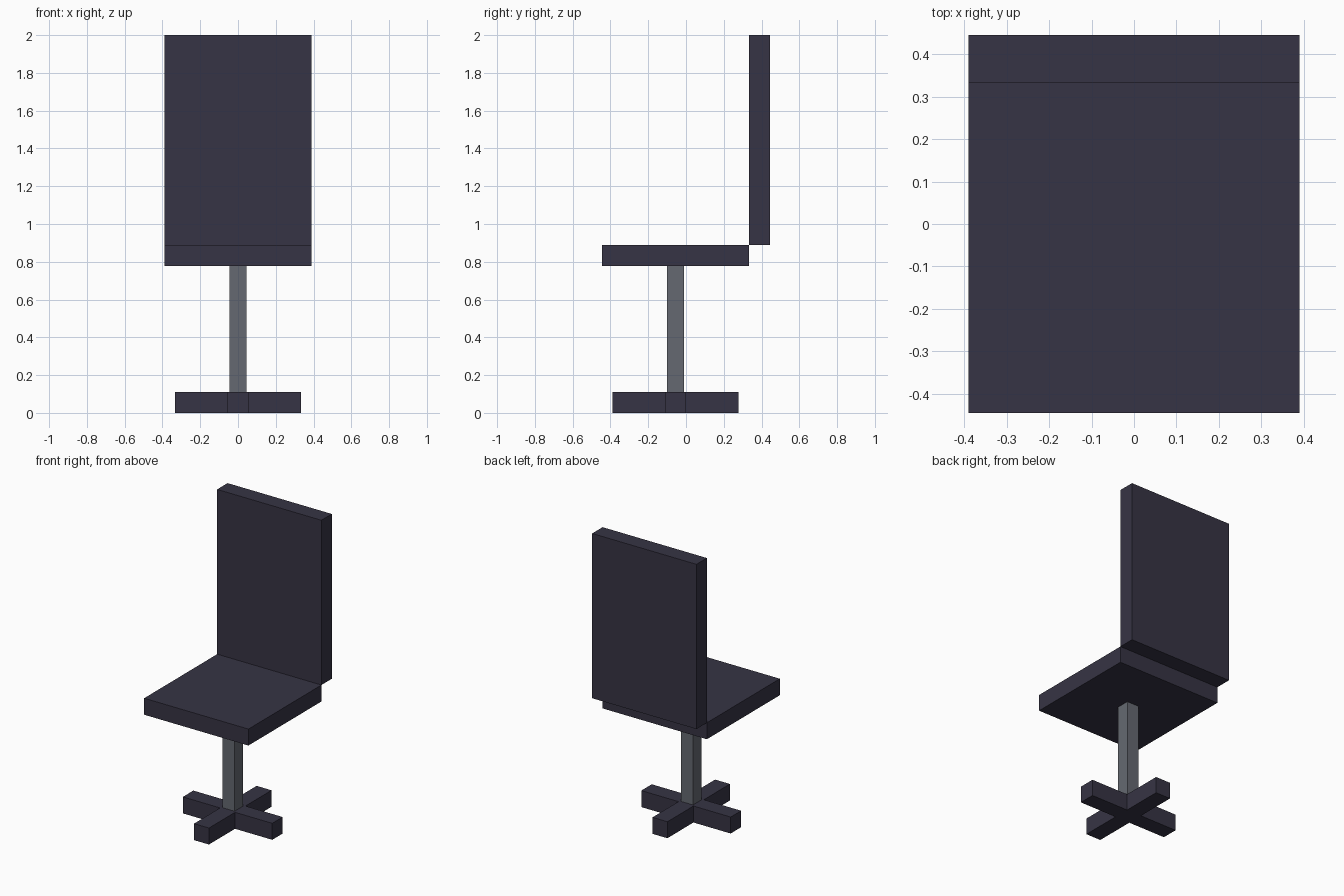
import bpy
import bmesh
from mathutils import Vector

if "Cube" in bpy.data.objects:
    bpy.data.objects.remove(bpy.data.objects["Cube"], do_unlink=True)

U = 1 / 18            # module shared by all the parts
COLUMN_Y = -U         # the column and base sit under the seat's middle


def make_material(name, rgb):
    mat = bpy.data.materials.new(name)
    mat.use_nodes = True
    mat.diffuse_color = (*rgb, 1)
    mat.node_tree.nodes["Principled BSDF"].inputs["Base Color"].default_value = (*rgb, 1)
    return mat


def prism(name, outline, bottom, top, mat):
    """Extrude a flat outline straight up from bottom to top."""
    bm = bmesh.new()
    face = bm.faces.new([bm.verts.new((x, y, bottom)) for x, y in outline])
    up = bmesh.ops.extrude_face_region(bm, geom=[face], use_keep_orig=True)
    verts = [g for g in up["geom"] if isinstance(g, bmesh.types.BMVert)]
    bmesh.ops.translate(bm, verts=verts, vec=Vector((0, 0, top - bottom)))
    bmesh.ops.recalc_face_normals(bm, faces=bm.faces)
    mesh = bpy.data.meshes.new(name)
    bm.to_mesh(mesh)
    bm.free()
    mesh.materials.append(mat)
    obj = bpy.data.objects.new(name, mesh)
    bpy.context.collection.objects.link(obj)
    return obj


def rectangle(half_width, front, back):
    return [(-half_width, front), (half_width, front), (half_width, back), (-half_width, back)]


upholstery = make_material("dark slate", (0.037, 0.034, 0.058))
metal = make_material("grey metal", (0.130, 0.141, 0.165))

# Seat and backrest
prism("seat", rectangle(7 * U, -8 * U, 6 * U), 14 * U, 16 * U, upholstery)
prism("backrest", rectangle(7 * U, 6 * U, 8 * U), 16 * U, 36 * U, upholstery)

# Square column
half = 0.8 * U
prism("column", rectangle(half, COLUMN_Y - half, COLUMN_Y + half), 2 * U, 14 * U, metal)

# Cross-shaped foot: one arm's corners turned through four quarters
cross = []
for quarter in range(4):
    for x, y in ((U, -U), (6 * U, -U), (6 * U, U)):
        for _ in range(quarter):
            x, y = -y, x
        cross.append((x, y + COLUMN_Y))
prism("cross_base", cross, 0, 2 * U, upholstery)
